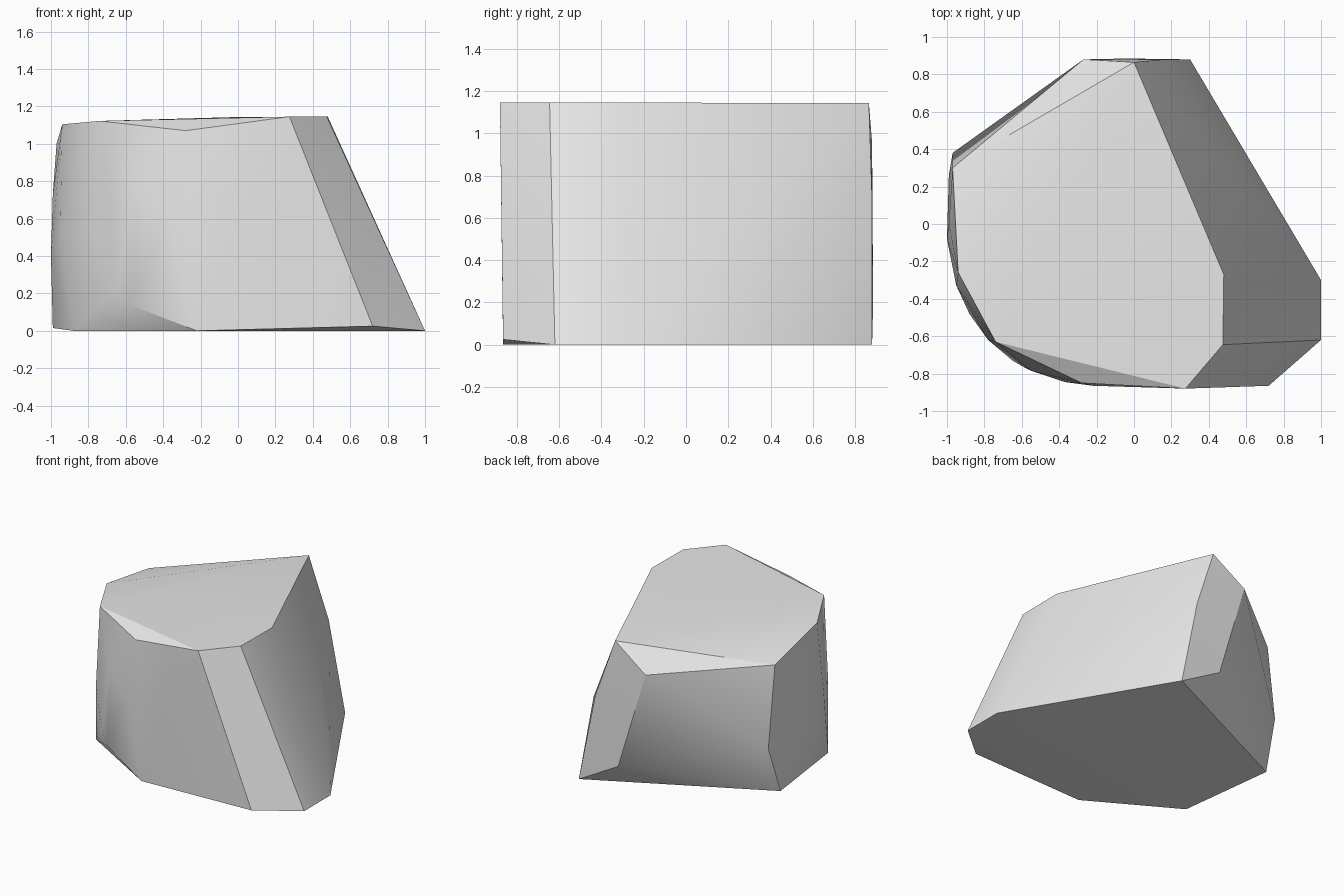
import bpy
import bmesh
import math

cube = bpy.data.objects.get("Cube")
if cube:
    bpy.data.objects.remove(cube, do_unlink=True)

# Stone colour
stone = bpy.data.materials.new("light_grey_stone")
stone.use_nodes = True
grey = (0.8, 0.8, 0.8, 1)
stone.diffuse_color = grey
stone.node_tree.nodes["Principled BSDF"].inputs["Base Color"].default_value = grey

# Corners of the rock, grouped by region
top_rim = [(0, .865, 1.143), (.48, -.27, 1.145), (.475, -.645, 1.145),
           (.275, -.88, 1.145), (-.74, -.63, 1.122), (-.94, -.26, 1.104)]
base_rim = [(1, -.3, 0), (1, -.62, 0), (.72, -.865, .025), (-.22, -.865, 0),
            (-.88, -.48, 0), (-.99, .26, .015), (.3, .88, 0)]
back_side = [(-.27, .88, .955), (-.04, .885, .19), (.16, .88, .68),
             (-.97, .3, 1.0), (-.97, .38, .38)]
rounded_side = [(-1, -.08, .4), (-.99, 0, .73), (-.95, -.33, .5),
                (-.78, -.62, .5), (-.65, -.73, .22), (-.58, -.77, .14),
                (-.55, -.785, .75), (-.37, -.845, .6), (-.28, -.85, 1.07)]

# Rock body: the hull around its corners
bm = bmesh.new()
for corner in top_rim + base_rim + back_side + rounded_side:
    bm.verts.new(corner)
hull = bmesh.ops.convex_hull(bm, input=bm.verts)
loose = [v for v in bm.verts if not v.link_faces]
bmesh.ops.delete(bm, geom=loose, context="VERTS")
bmesh.ops.dissolve_limit(bm, angle_limit=math.radians(1.5),
                         verts=bm.verts, edges=bm.edges)
bmesh.ops.recalc_face_normals(bm, faces=bm.faces)

mesh = bpy.data.meshes.new("rock")
bm.to_mesh(mesh)
bm.free()
mesh.materials.append(stone)
rock = bpy.data.objects.new("rock", mesh)
bpy.context.collection.objects.link(rock)

# Soft facets with crisp main edges
bpy.ops.object.select_all(action="DESELECT")
rock.select_set(True)
bpy.context.view_layer.objects.active = rock
bpy.ops.object.shade_smooth_by_angle(angle=math.radians(30))
